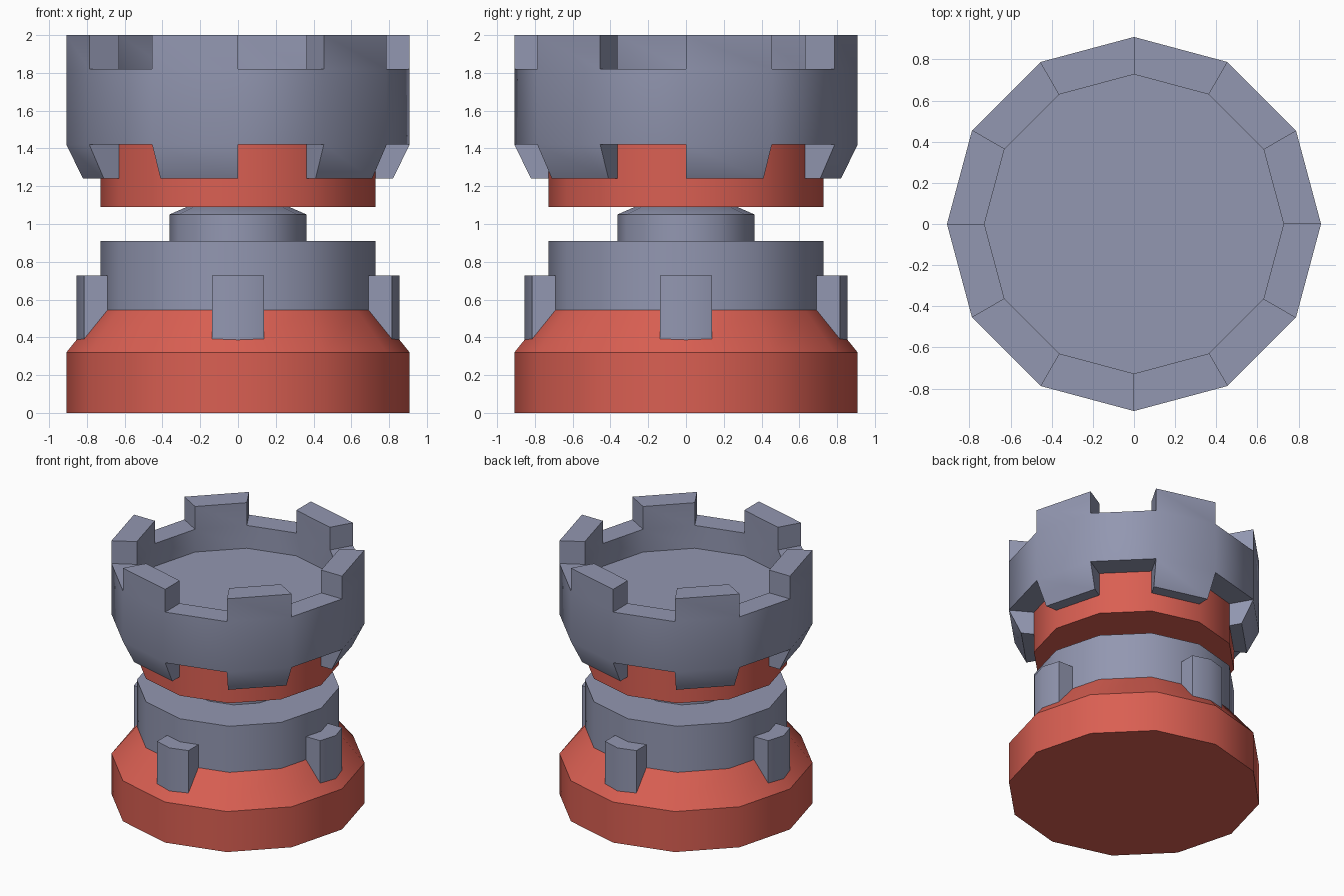
import bpy, bmesh
from math import cos, sin, radians

if "Cube" in bpy.data.objects:
    bpy.data.objects.remove(bpy.data.objects["Cube"], do_unlink=True)

SIDES = 12
OUTER, INNER = 0.909, 0.727


def material(name, rgb):
    m = bpy.data.materials.new(name)
    m.use_nodes = True
    m.diffuse_color = (*rgb, 1)
    m.node_tree.nodes["Principled BSDF"].inputs["Base Color"].default_value = (*rgb, 1)
    return m


STONE = material("blue grey stone", (0.29, 0.31, 0.44))
RED = material("red paint", (0.70, 0.115, 0.085))


def finish(name, bm, mat, angle=33):
    """Weld, orient and shade a bmesh, then link it as an object."""
    bmesh.ops.remove_doubles(bm, verts=bm.verts, dist=0.0005)
    bmesh.ops.recalc_face_normals(bm, faces=bm.faces)
    mesh = bpy.data.meshes.new(name)
    bm.to_mesh(mesh)
    bm.free()
    mesh.materials.append(mat)
    ob = bpy.data.objects.new(name, mesh)
    bpy.context.collection.objects.link(ob)
    bpy.ops.object.select_all(action="DESELECT")
    ob.select_set(True)
    bpy.context.view_layer.objects.active = ob
    bpy.ops.object.shade_smooth_by_angle(angle=radians(angle))
    return ob


def point(r, z, step):
    a = radians(360 / SIDES * step)
    return (r * cos(a), r * sin(a), z)


def face(bm, coords):
    unique = list(dict.fromkeys(coords))
    bm.faces.new([bm.verts.new(c) for c in unique])


def sweep_segment(bm, profile, i):
    """Faces of one side of the polygon, from an (r, z) profile."""
    for (r0, z0), (r1, z1) in zip(profile, profile[1:]):
        if r0 == 0:
            face(bm, [(0, 0, z0), point(r1, z1, i), point(r1, z1, i + 1)])
        elif r1 == 0:
            face(bm, [point(r0, z0, i), (0, 0, z1), point(r0, z0, i + 1)])
        else:
            face(bm, [point(r0, z0, i), point(r1, z1, i),
                      point(r1, z1, i + 1), point(r0, z0, i + 1)])


def drum(name, levels, mat):
    """Solid polygonal drum with flat n-gon caps."""
    bm = bmesh.new()
    for i in range(SIDES):
        sweep_segment(bm, levels, i)
    for r, z in (levels[0], levels[-1]):
        face(bm, [point(r, z, i) for i in range(SIDES)])
    return finish(name, bm, mat)


# Stacked drums
drum("base", [(OUTER, 0), (OUTER, 0.32), (INNER, 0.545)], RED)
drum("lower_drum", [(INNER, 0.545), (INNER, 0.909)], STONE)
drum("neck", [(0.3636, 0.909), (0.3636, 1.05), (0.27, 1.091)], STONE)
drum("upper_band", [(INNER, 1.091), (INNER, 1.42)], RED)

# Crown: battlements above and tapered teeth below on alternate sides
FLOOR, NOTCH, TOP, RIM, TIP = 1.64, 1.82, 2.0, 1.42, 1.24
merlon = [(INNER, NOTCH), (INNER, TOP), (OUTER, TOP), (OUTER, NOTCH)]
tooth = [(OUTER, RIM), (0.82, TIP), (INNER, TIP), (INNER, RIM)]
bm = bmesh.new()
for i in range(SIDES):
    raised = i % 2 == 0
    upper = merlon if raised else [merlon[0], merlon[-1]]
    lower = tooth if raised else [tooth[0], tooth[-1]]
    sweep_segment(bm, [(0, FLOOR), (INNER, FLOOR)] + upper + lower + [(0, RIM)], i)
    for block in (merlon, tooth):
        face(bm, [point(r, z, i) for r, z in block])
# Merge the coplanar floor triangles
crown = finish("crown", bm, STONE)

# Four brackets around the lower drum, sunk into the sloping base
outline = [(0.66, -0.137), (0.814, -0.137), (0.855, 0), (0.814, 0.137), (0.66, 0.137)]
for k, side in enumerate(("left", "back", "right", "front")):
    c, s = cos(radians(90 * k)), sin(radians(90 * k))
    bm = bmesh.new()
    ring = [(x * c - y * s, x * s + y * c) for x, y in outline]
    for z in (0.36, 0.727):
        face(bm, [(x, y, z) for x, y in ring])
    for (x0, y0), (x1, y1) in zip(ring, ring[1:] + ring[:1]):
        face(bm, [(x0, y0, 0.36), (x1, y1, 0.36), (x1, y1, 0.727), (x0, y0, 0.727)])
    finish(side + "_bracket", bm, STONE, 40)
